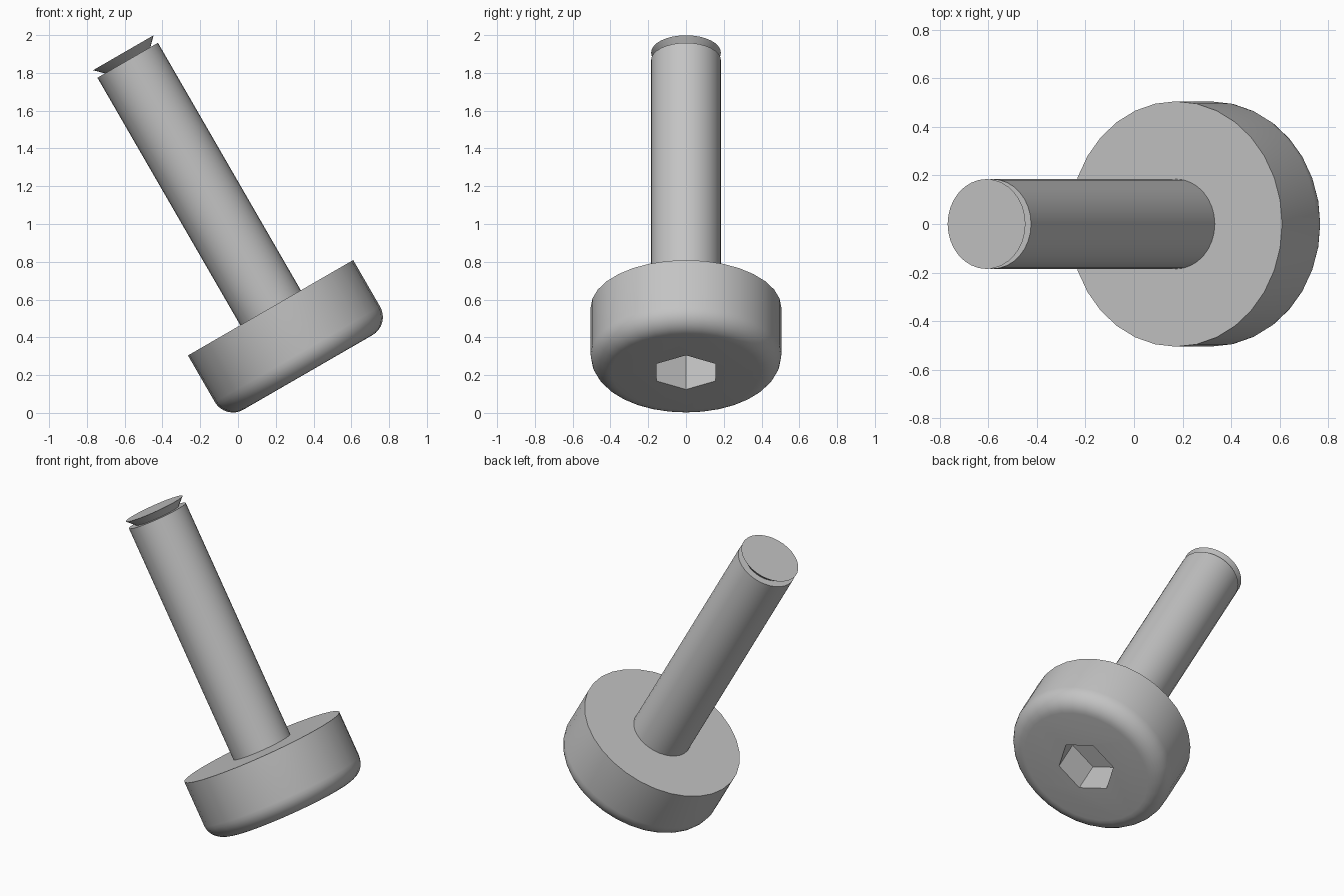
import bpy
import bmesh
from math import sin, cos, pi, radians
from mathutils import Matrix

cube = bpy.data.objects.get("Cube")
if cube:
    bpy.data.objects.remove(cube, do_unlink=True)

# One steel grey for every part
steel = bpy.data.materials.new("steel grey")
GREY = (0.55, 0.55, 0.55, 1)
steel.diffuse_color = GREY
steel.use_nodes = True
steel.node_tree.nodes["Principled BSDF"].inputs["Base Color"].default_value = GREY

# The screw's axis leans to the left; the local origin is under the head
TILT = Matrix.Translation((0.1725, 0, 0.5565)) @ Matrix.Rotation(radians(-30), 4, "Y")


def lathe(name, profile, sides):
    """Turn (radius, height) points into a closed solid, capped at both ends."""
    bm = bmesh.new()
    rings = []
    for r, h in profile:
        angles = [2 * pi * i / sides for i in range(sides)]
        rings.append([bm.verts.new((r * cos(a), r * sin(a), h)) for a in angles])
    for low, high in zip(rings, rings[1:]):
        for i in range(sides):
            j = (i + 1) % sides
            bm.faces.new((low[i], low[j], high[j], high[i]))
    bm.faces.new(rings[0][::-1])
    bm.faces.new(rings[-1])
    bmesh.ops.recalc_face_normals(bm, faces=bm.faces)
    mesh = bpy.data.meshes.new(name)
    bm.to_mesh(mesh)
    bm.free()
    mesh.transform(TILT)
    mesh.materials.append(steel)
    obj = bpy.data.objects.new(name, mesh)
    bpy.context.collection.objects.link(obj)
    return obj


def activate(obj):
    bpy.ops.object.select_all(action="DESELECT")
    obj.select_set(True)
    bpy.context.view_layer.objects.active = obj


HEAD_R, HEAD_H, ROUND = 0.505, 0.395, 0.11
SHAFT_R, SHAFT_L = 0.185, 1.513
TIP_H = 0.046

# Head: disc with a rounded lower rim
steps = 8
rim = []
for i in range(steps + 1):
    a = pi / 2 * i / steps
    rim.append((HEAD_R - ROUND + ROUND * sin(a), -HEAD_H + ROUND - ROUND * cos(a)))
head = lathe("head", rim + [(HEAD_R, 0)], 32)

# Hexagonal socket cut into the head
cutter = lathe("socket_cutter", [(0.181, -HEAD_H - 0.1), (0.181, -HEAD_H + 0.21)], 6)
cutter.hide_render = True
cut = head.modifiers.new("socket", "BOOLEAN")
cut.operation = "DIFFERENCE"
cut.solver = "EXACT"
cut.object = cutter
activate(head)
bpy.ops.object.modifier_apply(modifier=cut.name)
bpy.data.objects.remove(cutter, do_unlink=True)

# Shaft and the flared tip that sits on its end
shaft = lathe("shaft", [(SHAFT_R, 0), (SHAFT_R, SHAFT_L)], 32)
tip = lathe("flared_tip", [(SHAFT_R - TIP_H, SHAFT_L), (SHAFT_R, SHAFT_L + TIP_H)], 32)

for part in (head, shaft, tip):
    activate(part)
    bpy.ops.object.shade_smooth_by_angle(angle=radians(30))
